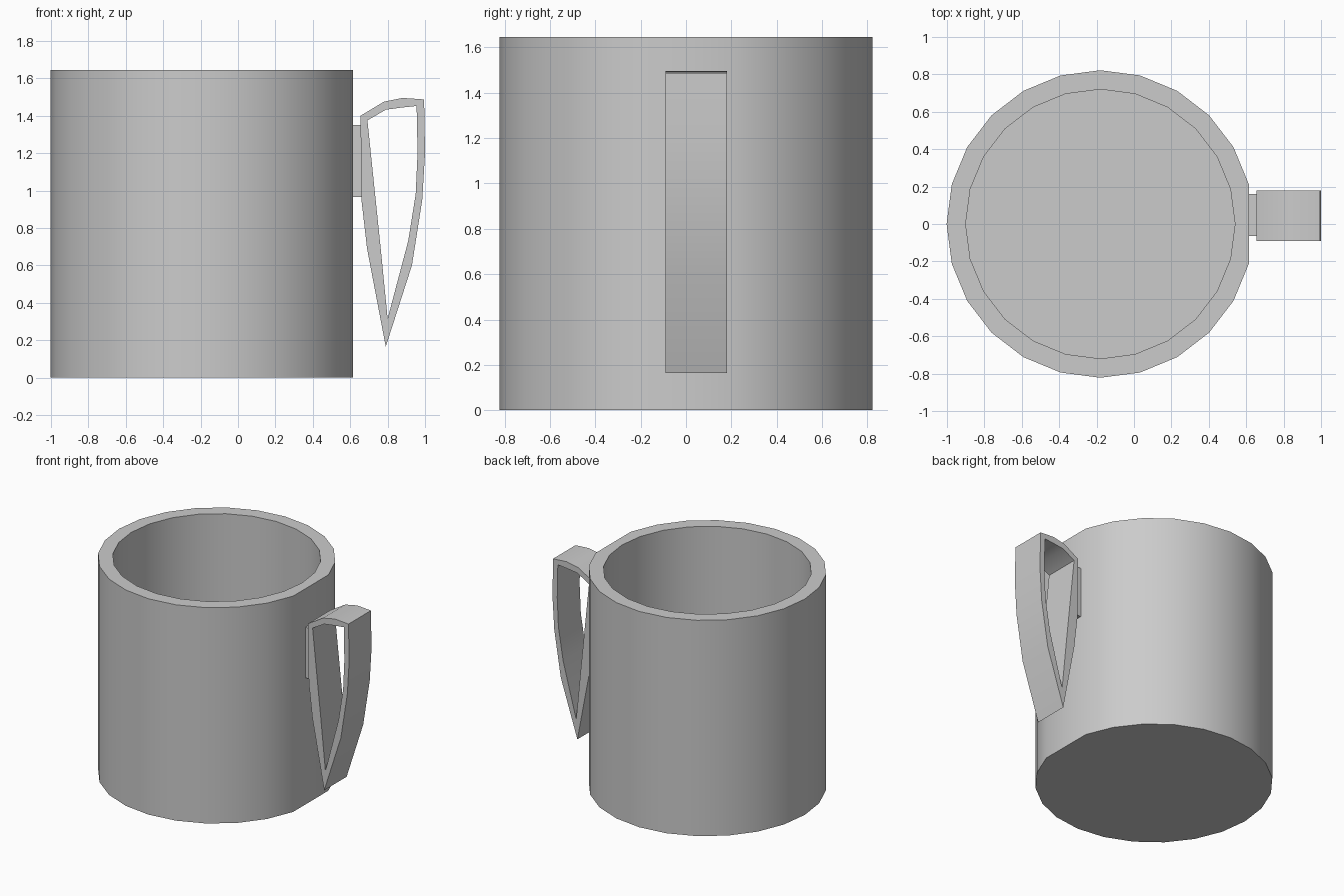
import bpy, bmesh, math

cube = bpy.data.objects.get("Cube")
if cube:
    bpy.data.objects.remove(cube, do_unlink=True)

SIDES = 24
AXIS_X = -0.18

grey = bpy.data.materials.new("plain_grey")
grey.use_nodes = True
colour = (0.6, 0.6, 0.6, 1)
grey.diffuse_color = colour
grey.node_tree.nodes["Principled BSDF"].inputs["Base Color"].default_value = colour


def finish(bm, name):
    """Turn a bmesh into a smooth-shaded object with crisp corners."""
    bmesh.ops.recalc_face_normals(bm, faces=bm.faces)
    mesh = bpy.data.meshes.new(name)
    bm.to_mesh(mesh)
    bm.free()
    mesh.materials.append(grey)
    obj = bpy.data.objects.new(name, mesh)
    bpy.context.collection.objects.link(obj)
    bpy.ops.object.select_all(action='DESELECT')
    obj.select_set(True)
    bpy.context.view_layer.objects.active = obj
    bpy.ops.object.shade_smooth_by_angle(angle=math.radians(30))
    return obj


def bridge(bm, a, b):
    """Join two closed loops of equal length with quads."""
    for i in range(len(a)):
        j = (i + 1) % len(a)
        bm.faces.new((a[i], a[j], b[j], b[i]))


def ring(bm, radius, z, flat=False):
    """Ring of vertices; flat pulls the handle-side corner onto its chord."""
    verts = []
    for i in range(SIDES):
        angle = math.tau * i / SIDES
        r = radius * math.cos(math.tau / SIDES) if flat and i == 0 else radius
        verts.append(bm.verts.new((AXIS_X + r * math.cos(angle), r * math.sin(angle), z)))
    return verts


# Cup: outer wall, rim, inner wall and floor
bm = bmesh.new()
rings = [ring(bm, 0.822, 0, True), ring(bm, 0.822, 1.645, True),
         ring(bm, 0.72, 1.645), ring(bm, 0.72, 0.1)]
for lower, upper in zip(rings, rings[1:]):
    bridge(bm, lower, upper)
bm.faces.new(rings[0])
bm.faces.new(rings[-1])
finish(bm, "cup_body")

# Handle: closed band between an outer and an inner outline
outer = [(0.655, 1.40), (0.78, 1.475), (0.88, 1.495), (0.995, 1.487), (1.0, 1.2),
         (0.985, 0.95), (0.93, 0.6), (0.79, 0.165), (0.69, 0.69), (0.66, 0.95)]
inner = [(0.692, 1.375), (0.79, 1.432), (0.87, 1.443), (0.955, 1.452), (0.96, 1.2),
         (0.95, 0.98), (0.91, 0.73), (0.80, 0.315), (0.763, 0.69), (0.736, 0.95)]
bm = bmesh.new()
loops = [[bm.verts.new((x, y, z)) for x, z in outline]
         for outline, y in ((outer, -0.09), (outer, 0.18), (inner, 0.18), (inner, -0.09))]
for i in range(4):
    bridge(bm, loops[i], loops[(i + 1) % 4])
finish(bm, "handle")

# Mounting pad between cup and handle
bm = bmesh.new()
bmesh.ops.create_cube(bm, size=1)
bmesh.ops.scale(bm, vec=(0.055, 0.225, 0.385), verts=bm.verts)
bmesh.ops.translate(bm, vec=(0.635, 0.0475, 1.158), verts=bm.verts)
finish(bm, "handle_mount")
